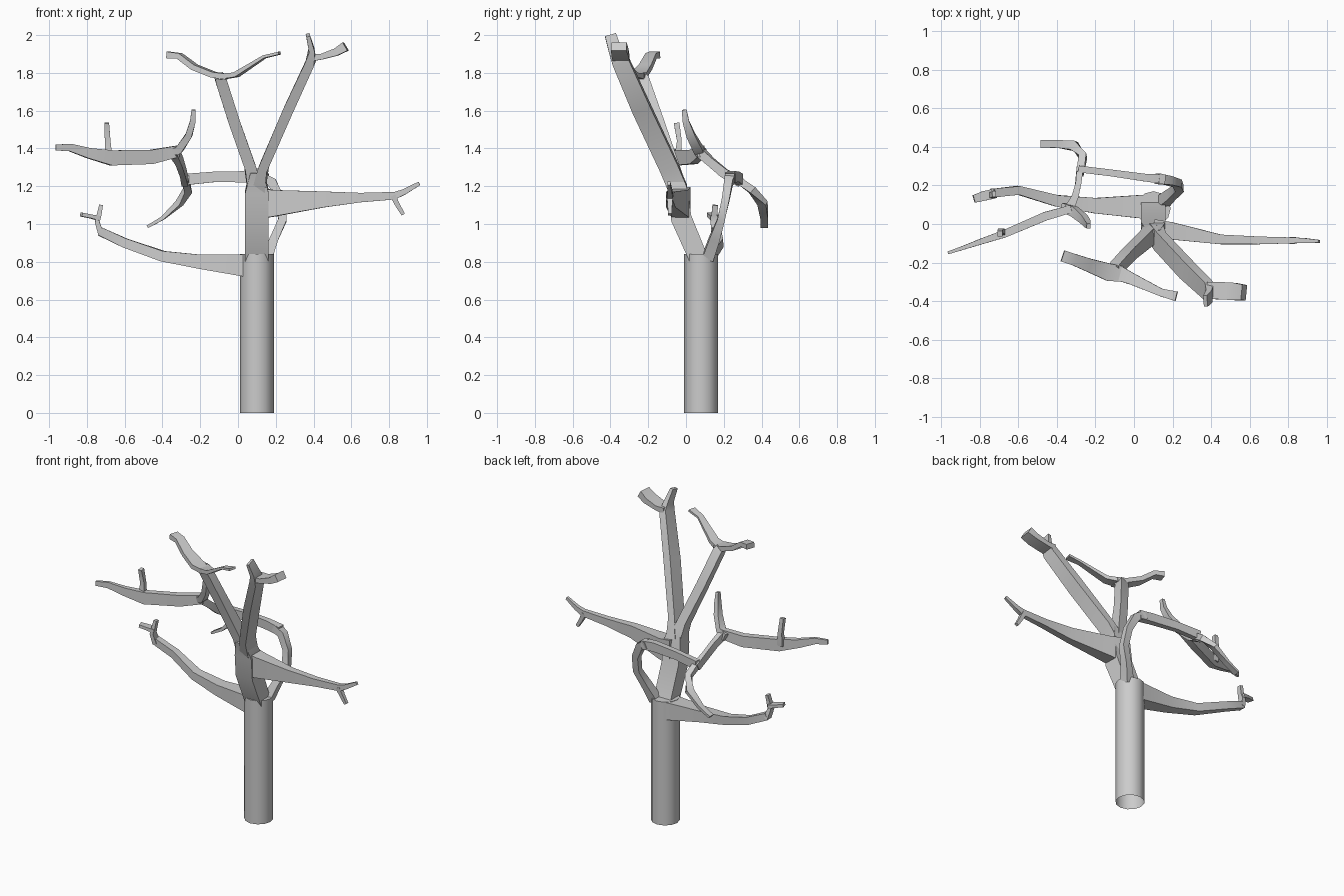
import bpy, bmesh, math
from mathutils import Vector

Z, Y = Vector((0, 0, 1)), Vector((0, 1, 0))


def finish(name, bm):
    bmesh.ops.recalc_face_normals(bm, faces=bm.faces)
    me = bpy.data.meshes.new(name)
    bm.to_mesh(me)
    bm.free()
    ob = bpy.data.objects.new(name, me)
    bpy.context.collection.objects.link(ob)
    bpy.ops.object.select_all(action='DESELECT')
    ob.select_set(True)
    bpy.context.view_layer.objects.active = ob
    bpy.ops.object.shade_smooth_by_angle(angle=math.radians(40))
    return ob


def branch(name, pts, ref=Z):
    """Four-sided limb through (x, y, z, width, height) points."""
    bm = bmesh.new()
    P = [Vector(p[:3]) for p in pts]
    rings = []
    for i, p in enumerate(pts):
        a, b = P[max(i - 1, 0)], P[min(i + 1, len(P) - 1)]
        t = (b - a).normalized()
        side = t.cross(ref).normalized()
        up = side.cross(t)
        rings.append([bm.verts.new(P[i] + side * sx * p[3] / 2 + up * sy * p[4] / 2)
                      for sx, sy in ((-1, -1), (1, -1), (1, 1), (-1, 1))])
    for r, s in zip(rings, rings[1:]):
        for k in range(4):
            bm.faces.new((r[k], r[(k + 1) % 4], s[(k + 1) % 4], s[k]))
    bm.faces.new(rings[0])
    bm.faces.new(rings[-1])
    return finish(name, bm)


# trunk, open at the bottom
bm = bmesh.new()
loops = [[bm.verts.new((0.10 + 0.09 * math.cos(k * math.tau / 12),
                        0.08 + 0.09 * math.sin(k * math.tau / 12), z))
          for k in range(12)] for z in (0, 0.84)]
for k in range(12):
    j = (k + 1) % 12
    bm.faces.new((loops[0][k], loops[0][j], loops[1][j], loops[1][k]))
bm.faces.new(loops[1])
finish("trunk", bm)

# leader and its two tall forks
branch("leader", [(0.10, 0.065, 0.82, .125, .10), (0.10, -0.025, 1.03, .125, .11),
                  (0.10, -0.04, 1.17, .125, .10), (0.10, -0.075, 1.28, .07, .09)], Y)
branch("right_fork", [(0.11, -0.04, 1.18, .07, .10), (0.135, -0.09, 1.30, .05, .10),
                      (0.27, -0.235, 1.61, .055, .10), (0.385, -0.345, 1.86, .05, .09),
                      (0.39, -0.375, 1.92, .03, .07), (0.37, -0.40, 2.0, .02, .06)], Y)
branch("right_fork_twig", [(0.38, -0.345, 1.88, .09, .04), (0.44, -0.345, 1.885, .09, .03),
                           (0.52, -0.35, 1.91, .09, .04), (0.57, -0.355, 1.94, .08, .05)])
branch("left_fork", [(0.09, -0.04, 1.18, .08, .09), (0.065, -0.075, 1.30, .06, .08),
                     (-0.02, -0.15, 1.54, .06, .065), (-0.09, -0.225, 1.76, .06, .06),
                     (-0.10, -0.24, 1.785, .05, .05)], Y)
branch("left_fork_twig", [(-0.06, -0.26, 1.78, .08, .03), (-0.13, -0.25, 1.79, .09, .03),
                          (-0.23, -0.215, 1.83, .07, .03), (-0.31, -0.185, 1.89, .06, .03),
                          (-0.37, -0.165, 1.895, .06, .035)])
branch("left_fork_end", [(-0.09, -0.25, 1.78, .08, .03), (-0.01, -0.285, 1.79, .06, .025),
                         (0.14, -0.355, 1.885, .04, .015), (0.22, -0.375, 1.905, .05, .015)])

# right limb with forked tip
branch("right_limb", [(0.10, -0.025, 1.11, .10, .17), (0.19, -0.035, 1.11, .09, .14),
                      (0.45, -0.08, 1.13, .05, .085), (0.65, -0.085, 1.14, .04, .05),
                      (0.83, -0.085, 1.15, .03, .04), (0.88, -0.085, 1.17, .025, .03),
                      (0.96, -0.09, 1.215, .015, .02)])
branch("right_limb_twig", [(0.82, -0.085, 1.15, .03, .035), (0.845, -0.085, 1.10, .025, .025),
                           (0.875, -0.085, 1.05, .02, .02)], Y)

# low left limb with forked tip
branch("low_limb", [(0.10, 0.09, 0.775, .13, .12), (0.03, 0.09, 0.78, .12, .115),
                    (-0.2, 0.095, 0.80, .08, .075), (-0.40, 0.12, 0.83, .06, .055),
                    (-0.60, 0.175, 0.90, .045, .05), (-0.73, 0.16, 0.96, .045, .045)])
branch("low_limb_tip", [(-0.725, 0.16, 0.945, .03, .05), (-0.745, 0.15, 1.01, .025, .04),
                        (-0.735, 0.15, 1.05, .025, .03), (-0.725, 0.155, 1.10, .02, .03)], Y)
branch("low_limb_twig", [(-0.735, 0.155, 1.03, .05, .025), (-0.78, 0.145, 1.04, .05, .02),
                         (-0.83, 0.13, 1.05, .04, .02)])

# curling back limb: rises behind the trunk, then sweeps left
branch("back_limb_rise", [(0.15, 0.115, 0.82, .06, .06), (0.19, 0.15, 0.92, .045, .055),
                          (0.235, 0.185, 1.02, .045, .04), (0.225, 0.21, 1.13, .045, .04),
                          (0.18, 0.225, 1.22, .05, .045), (0.12, 0.235, 1.25, .05, .055)], Y)
branch("back_limb_sweep", [(0.16, 0.232, 1.24, .05, .055), (0.06, 0.24, 1.25, .04, .06),
                           (-0.12, 0.265, 1.25, .035, .055), (-0.285, 0.285, 1.235, .035, .06)])
branch("back_drooping_twig", [(-0.28, 0.26, 1.245, .04, .04), (-0.265, 0.35, 1.18, .04, .04),
                              (-0.31, 0.405, 1.11, .05, .03), (-0.40, 0.415, 1.03, .04, .02),
                              (-0.48, 0.415, 0.985, .04, .015)])
branch("back_rising_link", [(-0.28, 0.29, 1.22, .035, .05), (-0.29, 0.20, 1.27, .03, .05),
                            (-0.31, 0.13, 1.33, .035, .045), (-0.34, 0.07, 1.385, .05, .05)])
branch("back_upper_twig", [(-0.37, 0.085, 1.37, .05, .05), (-0.31, 0.065, 1.395, .04, .05),
                           (-0.26, 0.025, 1.47, .035, .045), (-0.24, 0.00, 1.54, .03, .035),
                           (-0.235, -0.01, 1.605, .02, .025)], Y)
branch("back_left_limb", [(-0.32, 0.08, 1.385, .04, .06), (-0.46, 0.04, 1.355, .045, .075),
                          (-0.67, -0.05, 1.35, .04, .08), (-0.79, -0.09, 1.375, .03, .055),
                          (-0.89, -0.125, 1.405, .02, .04), (-0.965, -0.15, 1.405, .015, .03)])
branch("back_left_twig", [(-0.685, -0.045, 1.35, .04, .035), (-0.69, -0.035, 1.44, .03, .025),
                          (-0.695, -0.05, 1.535, .025, .03)], Y)
